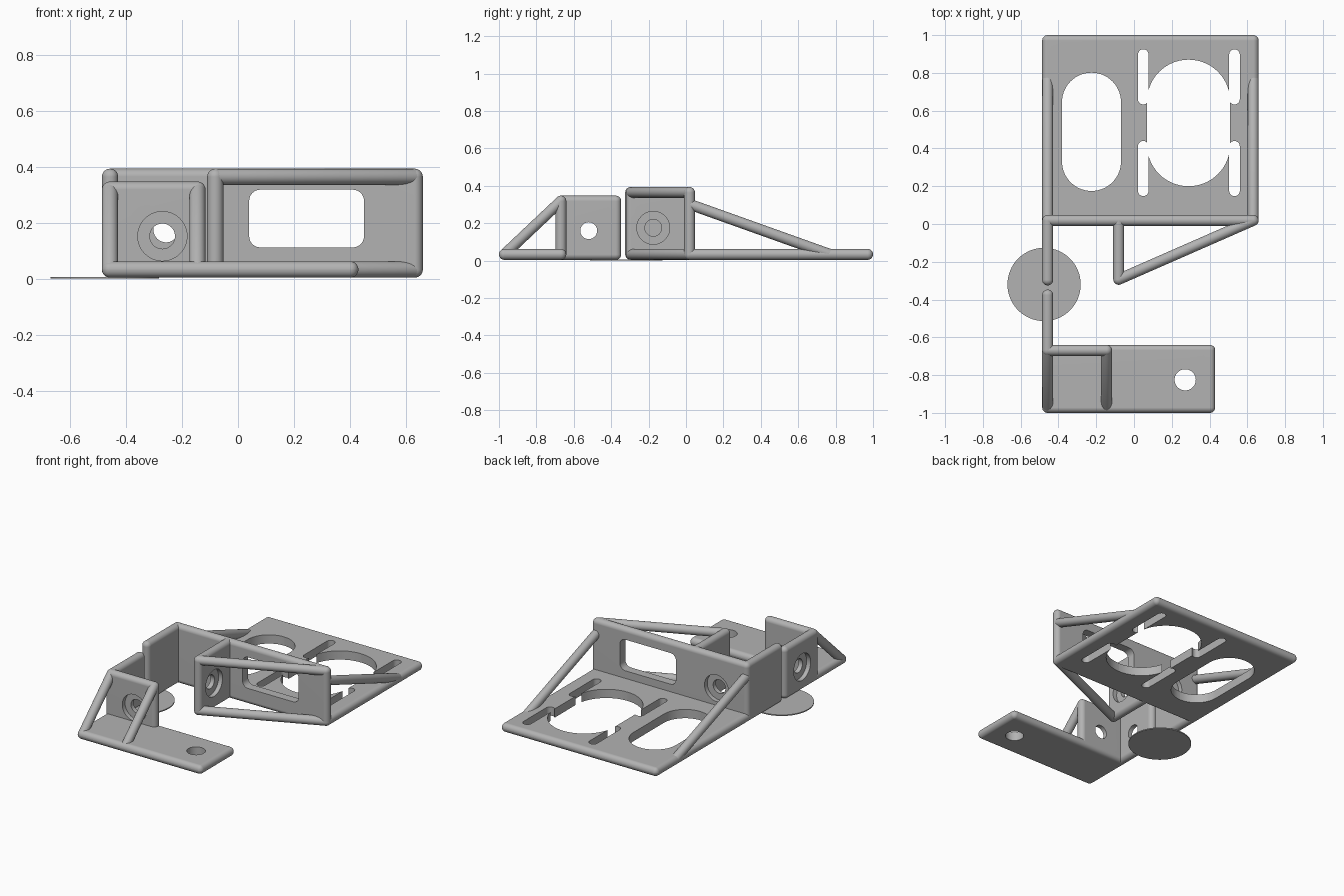
import bpy, bmesh, math
from mathutils import Vector, Matrix

if "Cube" in bpy.data.objects:
    bpy.data.objects.remove(bpy.data.objects["Cube"])

T = 0.058          # plate thickness and rod diameter
R = T / 2
Z0 = 0.004         # plates rest just above the floor
LOW = Z0 + R       # centre height of anything lying on the floor

grey = bpy.data.materials.new("plain grey")
grey.use_nodes = True
grey.diffuse_color = (0.45, 0.45, 0.45, 1)
grey.node_tree.nodes["Principled BSDF"].inputs["Base Color"].default_value = grey.diffuse_color


def add_object(name, bm):
    mesh = bpy.data.meshes.new(name)
    bmesh.ops.recalc_face_normals(bm, faces=bm.faces)
    bm.to_mesh(mesh)
    bm.free()
    mesh.materials.append(grey)
    obj = bpy.data.objects.new(name, mesh)
    bpy.context.collection.objects.link(obj)
    return obj


def smooth(obj):
    bpy.ops.object.select_all(action='DESELECT')
    obj.select_set(True)
    bpy.context.view_layer.objects.active = obj
    bpy.ops.object.shade_smooth_by_angle(angle=math.radians(35))


def cutter(axis, centre, width, height, radius, depth):
    """Rounded-rectangle prism; width and height lie across the axis."""
    bm = bmesh.new()
    ring = []
    steps = 14
    for quarter in range(4):
        sx = 1 if quarter in (0, 3) else -1
        sy = 1 if quarter < 2 else -1
        for i in range(steps + 1):
            a = math.pi / 2 * (quarter + i / steps)
            ring.append(bm.verts.new((sx * (width / 2 - radius) + radius * math.cos(a),
                                      sy * (height / 2 - radius) + radius * math.sin(a), -depth / 2)))
    bmesh.ops.remove_doubles(bm, verts=ring, dist=1e-5)
    face = bm.faces.new([v for v in ring if v.is_valid])
    top = bmesh.ops.extrude_face_region(bm, geom=[face])["geom"]
    bmesh.ops.translate(bm, vec=(0, 0, depth), verts=[v for v in top if isinstance(v, bmesh.types.BMVert)])
    turn = {'z': Matrix.Identity(4),
            'y': Matrix.Rotation(math.pi / 2, 4, 'X'),
            'x': Matrix.Rotation(math.pi / 2, 4, 'Y')}[axis]
    bm.transform(Matrix.Translation(centre) @ turn)
    obj = add_object("cutter", bm)
    obj.hide_render = True
    return obj


def bolt_hole(axis, centre, side):
    """Through hole with a counterbore on one side of the wall."""
    wide = Vector(centre)
    wide['xyz'.index(axis)] += side * T / 2
    return [cutter(axis, centre, 0.09, 0.09, 0.045, T * 2),
            cutter(axis, wide, 0.176, 0.176, 0.088, T)]


def plate(name, low, high, cutters=()):
    """Plate with fully rounded edges, with the given shapes cut out."""
    low, high = Vector(low), Vector(high)
    bm = bmesh.new()
    bmesh.ops.create_cube(bm, size=1)
    bm.transform(Matrix.Translation((low + high) / 2) @ Matrix.Diagonal((*(high - low), 1)))
    bmesh.ops.bevel(bm, geom=bm.edges[:], offset=R * 0.995, segments=8, profile=0.5, affect='EDGES')
    obj = add_object(name, bm)
    for c in cutters:
        mod = obj.modifiers.new("cut", 'BOOLEAN')
        mod.operation = 'DIFFERENCE'
        mod.solver = 'EXACT'
        mod.object = c
    if cutters:
        graph = bpy.context.evaluated_depsgraph_get()
        mesh = bpy.data.meshes.new_from_object(obj.evaluated_get(graph))
        obj.modifiers.clear()
        obj.data = mesh
        for c in cutters:
            bpy.data.objects.remove(c)
    smooth(obj)
    obj.modifiers.new("even shading", 'WEIGHTED_NORMAL').keep_sharp = True


def rod(name, start, end):
    """Round-ended strut: a sphere stretched at its middle."""
    start, end = Vector(start), Vector(end)
    span = end - start
    bm = bmesh.new()
    bmesh.ops.create_uvsphere(bm, u_segments=24, v_segments=15, radius=R)
    for v in bm.verts:
        if v.co.z > 0:
            v.co.z += span.length
    bm.transform(Matrix.Translation(start) @ span.to_track_quat('Z', 'Y').to_matrix().to_4x4())
    smooth(add_object(name, bm))


LEFT, RIGHT = -0.486, 0.66
TOP, BRACKET_TOP = 0.393, 0.347

# Large base plate with a long opening, a wide opening and four mounting slots
openings = [cutter('z', (-0.225, 0.488, LOW), 0.312, 0.626, 0.1555, 0.2),
            cutter('z', (0.289, 0.535, LOW), 0.44, 0.67, 0.2195, 0.2)]
for x in (0.049, 0.532):
    for y in (0.2935, 0.779):
        openings.append(cutter('z', (x, y, LOW), 0.056, 0.292, 0.0279, 0.25))
plate("base_plate", (LEFT, -0.01, Z0), (RIGHT, 1.0, Z0 + T), openings)

# Upright walls of the main frame
window = cutter('y', (0.245, 0.019, 0.215), 0.41, 0.206, 0.04, 0.2)
plate("main_wall", (LEFT, -0.01, Z0), (RIGHT, -0.01 + T, TOP),
      [window] + bolt_hole('y', (-0.257, 0.019, 0.175), 1))
plate("side_wall", (LEFT, -0.325, Z0), (LEFT + T, 0.048, TOP),
      bolt_hole('x', (LEFT + R, -0.175, 0.175), -1))
plate("middle_wall", (-0.11, -0.322, Z0), (-0.11 + T, 0.048, TOP),
      bolt_hole('x', (-0.081, -0.175, 0.175), 1))

# Struts bracing the main frame
for label, x in (("left", RIGHT - R), ("right", LEFT + R)):
    rod(label + "_back_strut", (x, 0.019, 0.301), (x, 0.77, LOW))
for label, z in (("lower", LOW), ("upper", TOP - R)):
    rod(label + "_front_strut", (-0.081, -0.293, z), (RIGHT - R, 0.019, z))

# Separate foot bracket
plate("foot_plate", (LEFT, -1.0, Z0), (0.43, -0.64, Z0 + T),
      [cutter('z', (0.271, -0.825, LOW), 0.112, 0.112, 0.056, 0.2)])
plate("foot_wall", (LEFT, -0.64 - T, Z0), (-0.116, -0.64, BRACKET_TOP),
      bolt_hole('y', (-0.27, -0.669, 0.152), -1))
plate("foot_side_wall", (LEFT, -0.64 - T, Z0), (LEFT + T, -0.347, BRACKET_TOP),
      bolt_hole('x', (LEFT + R, -0.52, 0.16), -1))
for label, x in (("left", -0.145), ("right", LEFT + R)):
    rod(label + "_foot_strut", (x, -0.669, BRACKET_TOP - R), (x, -0.971, LOW))

# Thin disc on the floor joining the two pieces
disc = bmesh.new()
bmesh.ops.create_cone(disc, cap_ends=True, segments=64, radius1=0.194, radius2=0.194, depth=0.007)
disc.transform(Matrix.Translation((-0.476, -0.32, 0.0035)))
smooth(add_object("floor_disc", disc))
